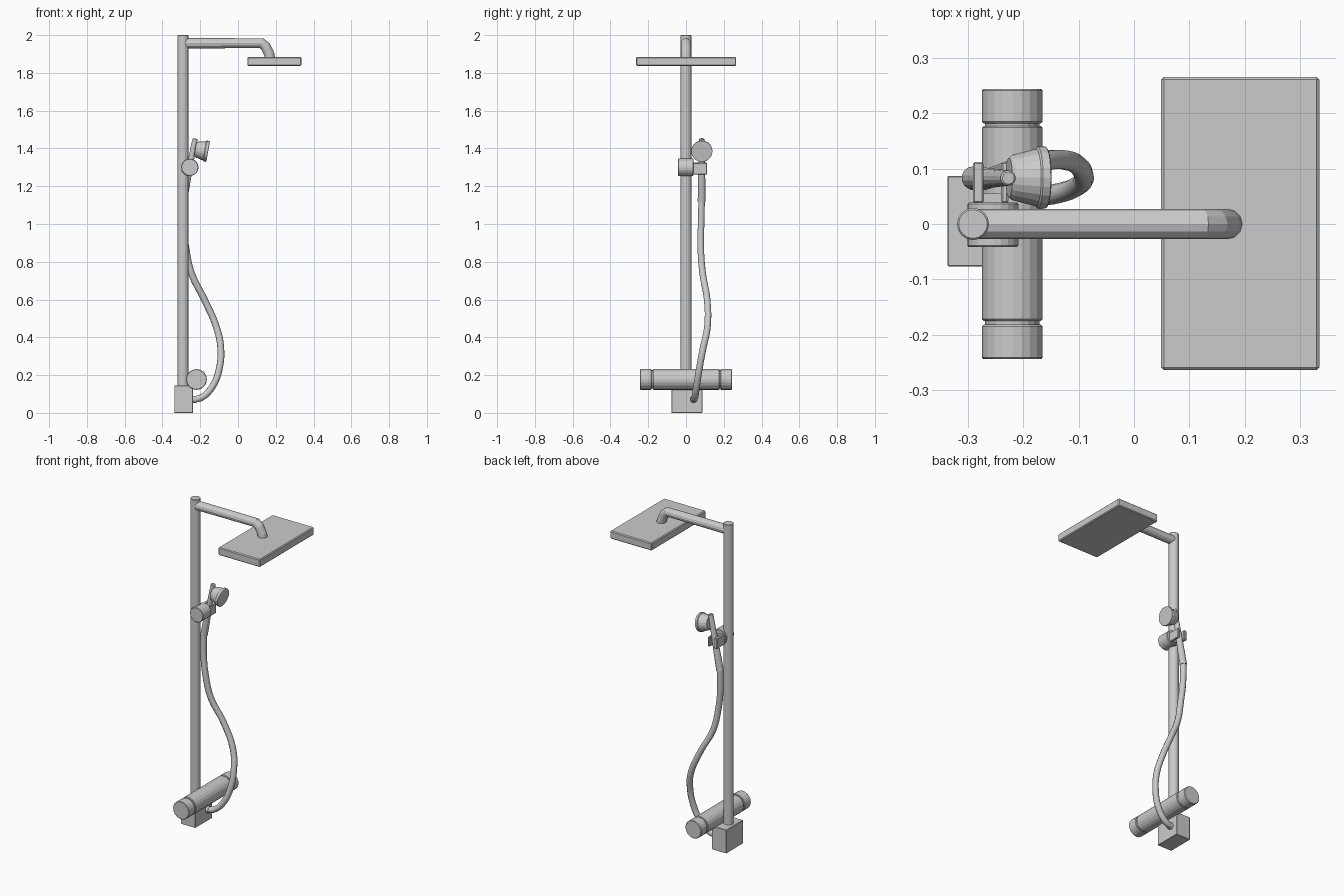
import bpy, bmesh
from mathutils import Vector

if "Cube" in bpy.data.objects:
    bpy.data.objects.remove(bpy.data.objects["Cube"])


def finish(name, bm, bevel=0.0):
    bmesh.ops.recalc_face_normals(bm, faces=bm.faces)
    me = bpy.data.meshes.new(name)
    bm.to_mesh(me)
    bm.free()
    ob = bpy.data.objects.new(name, me)
    bpy.context.collection.objects.link(ob)
    if bevel:
        mod = ob.modifiers.new("edge_bevel", 'BEVEL')
        mod.width, mod.segments = bevel, 1
        mod.limit_method, mod.angle_limit = 'ANGLE', 0.9
    return ob


def box(name, lo, hi, bevel=0.0):
    lo, hi = Vector(lo), Vector(hi)
    bm = bmesh.new()
    bmesh.ops.create_cube(bm, size=1)
    bmesh.ops.scale(bm, vec=hi - lo, verts=bm.verts)
    bmesh.ops.translate(bm, vec=(lo + hi) / 2, verts=bm.verts)
    return finish(name, bm, bevel)


def turned(name, start, direction, profile, sides=20, bevel=0.0):
    """Solid of revolution: profile is (distance along axis, radius)."""
    rot = Vector((0, 0, 1)).rotation_difference(Vector(direction)).to_matrix()
    start = Vector(start)
    bm = bmesh.new()
    rings = []
    for d, r in profile:
        verts = bmesh.ops.create_circle(bm, segments=sides, radius=r)['verts']
        for v in verts:
            v.co = start + rot @ (v.co + Vector((0, 0, d)))
        rings.append(verts)
    for a, b in zip(rings, rings[1:]):
        for i in range(sides):
            j = (i + 1) % sides
            bm.faces.new((a[i], a[j], b[j], b[i]))
    bm.faces.new(rings[0])
    bm.faces.new(rings[-1])
    return finish(name, bm, bevel)


def tube(name, points, radius, smooth_path, res=4):
    cu = bpy.data.curves.new(name, 'CURVE')
    cu.dimensions = '3D'
    cu.bevel_depth, cu.bevel_resolution = radius, res
    cu.use_fill_caps = True
    cu.resolution_u = 4
    if smooth_path:
        sp = cu.splines.new('BEZIER')
        sp.bezier_points.add(len(points) - 1)
        for bp, p in zip(sp.bezier_points, points):
            bp.co = p
            bp.handle_left_type = bp.handle_right_type = 'AUTO'
    else:
        sp = cu.splines.new('POLY')
        sp.points.add(len(points) - 1)
        for sp_pt, p in zip(sp.points, points):
            sp_pt.co = (*p, 1)
        sp.use_smooth = False
    ob = bpy.data.objects.new(name, cu)
    bpy.context.collection.objects.link(ob)
    bpy.ops.object.select_all(action='DESELECT')
    ob.select_set(True)
    bpy.context.view_layer.objects.active = ob
    bpy.ops.object.convert(target='MESH')
    return bpy.context.view_layer.objects.active


# Wall block and riser pole
box("wall_block", (-0.337, -0.077, 0), (-0.238, 0.087, 0.145), 0.002)
turned("riser_pole", (-0.291, 0, 0.13), (0, 0, 1), [(0, 0.029), (1.87, 0.029)], 16, 0.003)

# Overhead arm and rain head
tube("overhead_arm", [(-0.29, 0, 1.957), (0.125, 0, 1.957), (0.147, 0, 1.938),
                      (0.165, 0, 1.90), (0.172, 0, 1.865)], 0.0275, False)
box("rain_head", (0.049, -0.264, 1.837), (0.335, 0.266, 1.885), 0.005)

# Mixer valve with a knob at each end
VX, VZ = -0.22, 0.177
turned("mixer_body", (VX, -0.175, VZ), (0, 1, 0), [(0, 0.055), (0.352, 0.055)], 20, 0.003)
turned("mixer_core", (VX, -0.2, VZ), (0, 1, 0), [(0, 0.049), (0.4, 0.049)])
for name, y in (("left_knob", -0.244), ("right_knob", 0.182)):
    turned(name, (VX, y, VZ), (0, 1, 0), [(0, 0.055), (0.062, 0.055)], 20, 0.003)

# Slider on the pole and clip holding the handle
turned("slider", (-0.255, -0.042, 1.30), (0, 1, 0), [(0, 0.046), (0.081, 0.046)], 20, 0.003)
box("clip_back", (-0.29, 0.036, 1.265), (-0.228, 0.055, 1.32))
box("clip_jaw_left", (-0.291, 0.038, 1.262), (-0.272, 0.112, 1.325), 0.003)
box("clip_jaw_right", (-0.24, 0.038, 1.262), (-0.227, 0.112, 1.322), 0.003)

# Hand shower: tapered handle and flared spray head
bottom, top = Vector((-0.291, 0.083, 1.12)), Vector((-0.227, 0.083, 1.452))
length = (top - bottom).length
turned("hand_shower_handle", bottom, (top - bottom).normalized(),
       [(0, 0.021), (0.08, 0.020), (0.2, 0.017), (length - 0.003, 0.014), (length, 0.011)], 14)
turned("spray_head", (-0.226, 0.084, 1.396), Vector((0.985, 0, -0.175)).normalized(),
       [(0, 0.036), (0.006, 0.041), (0.05, 0.052), (0.053, 0.056), (0.067, 0.056), (0.069, 0.053)], 20)

# Hose outlet and hose
turned("hose_outlet", (-0.245, 0.04, 0.071), (1, 0, 0), [(0, 0.02), (0.023, 0.02)], 14)
tube("hose", [(-0.235, 0.04, 0.07), (-0.19, 0.047, 0.083), (-0.135, 0.056, 0.14),
              (-0.1, 0.07, 0.23), (-0.091, 0.09, 0.34), (-0.113, 0.113, 0.45),
              (-0.178, 0.112, 0.6), (-0.247, 0.088, 0.74), (-0.277, 0.078, 0.88),
              (-0.291, 0.08, 1.0), (-0.291, 0.083, 1.13)], 0.018, True, 3)
